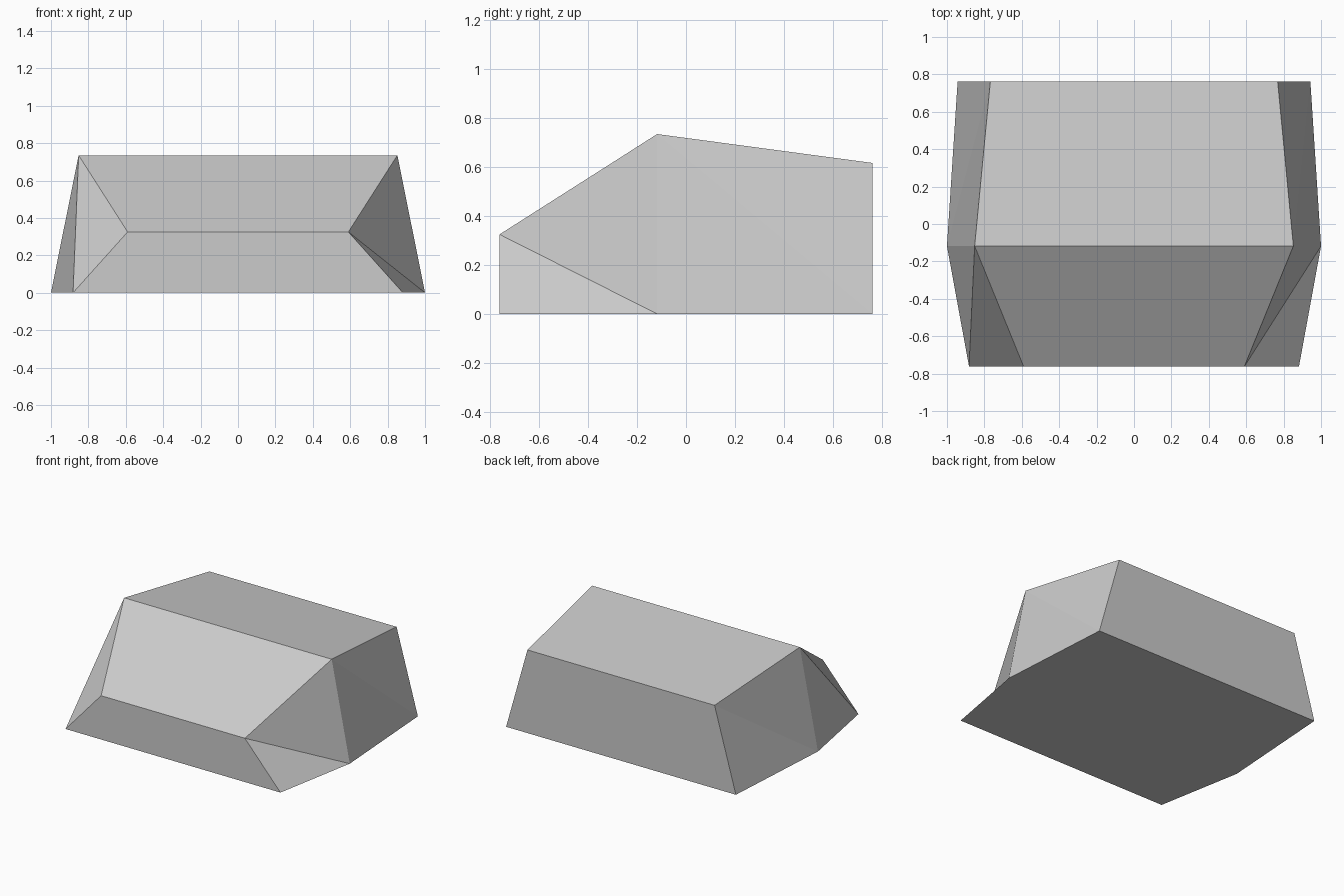
import bpy
import bmesh

cube = bpy.data.objects.get("Cube")
if cube:
    bpy.data.objects.remove(cube, do_unlink=True)

# Plain grey finish
grey = bpy.data.materials.new("light grey")
grey.use_nodes = True
colour = (0.6, 0.6, 0.6, 1.0)
grey.diffuse_color = colour
grey.node_tree.nodes["Principled BSDF"].inputs["Base Color"].default_value = colour

# Cross-sections from front to back: y, half width below, half width above, height
stations = [
    (-0.762, 0.882, 0.59, 0.325),
    (-0.118, 1.0, 0.852, 0.735),
    (0.762, 0.943, 0.768, 0.617),
]

bm = bmesh.new()
rings = []
for y, low, high, top in stations:
    corners = [(-low, 0), (low, 0), (high, top), (-high, top)]
    rings.append([bm.verts.new((x, y, z)) for x, z in corners])

# Roof and the creased sides between neighbouring sections
for front, back in zip(rings, rings[1:]):
    bm.faces.new((front[3], front[2], back[2], back[3]))
    is_nose = front is rings[0]
    # Right-hand (+x) side, split from upper front to lower back
    bm.faces.new((front[1], back[1], front[2]))
    bm.faces.new((back[1], back[2], front[2]))
    # Opposite side, split from lower front to upper back
    bm.faces.new((front[0], front[3], back[3]))
    bm.faces.new((front[0], back[3], back[0]))

# End panels and flat base
bm.faces.new(rings[0])
bm.faces.new(reversed(rings[-1]))
bm.faces.new([r[0] for r in rings] + [r[1] for r in reversed(rings)])
bmesh.ops.recalc_face_normals(bm, faces=bm.faces)

mesh = bpy.data.meshes.new("faceted_block")
bm.to_mesh(mesh)
bm.free()
mesh.materials.append(grey)
block = bpy.data.objects.new("faceted_block", mesh)
bpy.context.collection.objects.link(block)
